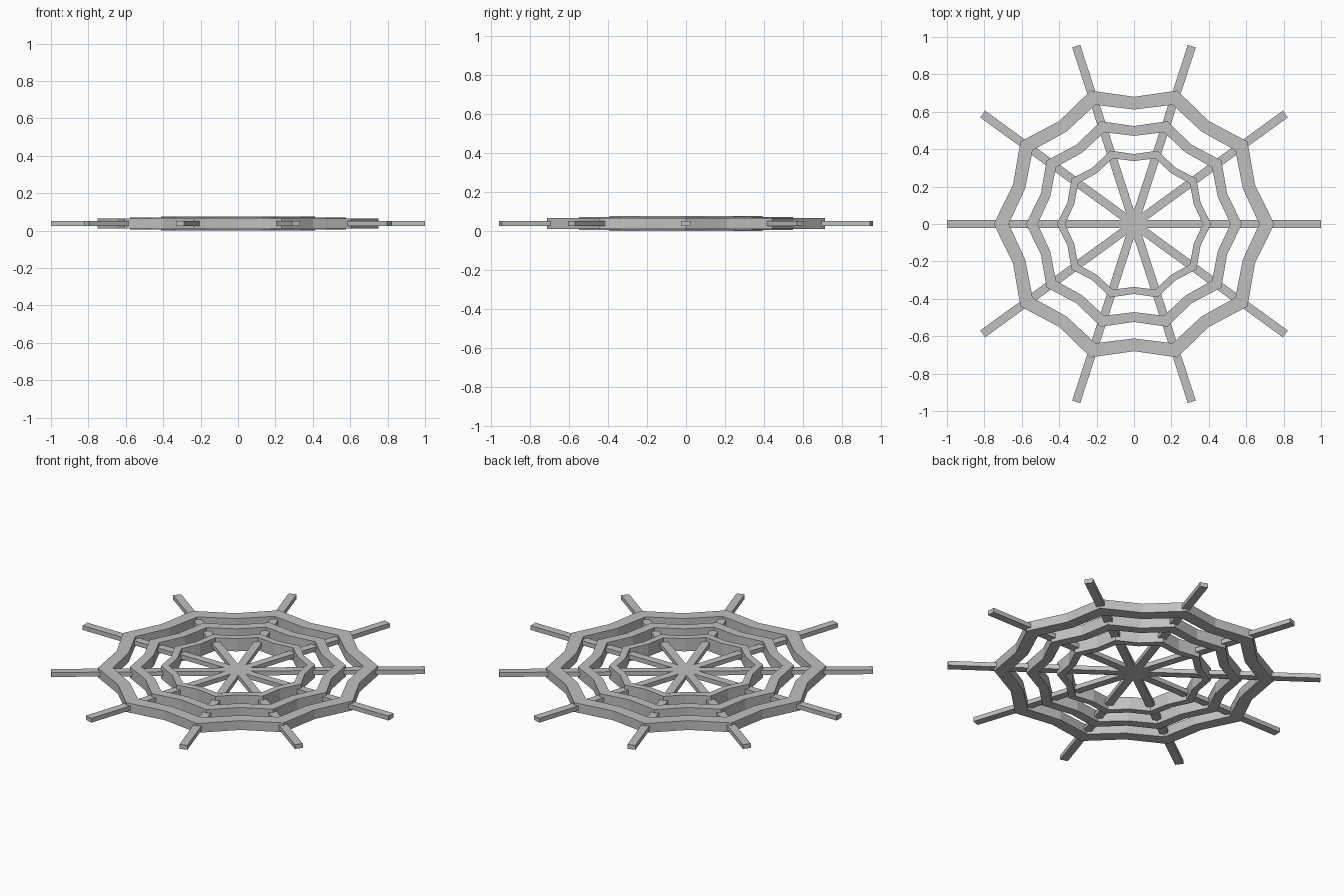
import bpy, bmesh
from math import sin, cos, pi

cube = bpy.data.objects.get("Cube")
if cube:
    bpy.data.objects.remove(cube)

SPOKES = 10
MID_Z = 0.0375

grey = bpy.data.materials.new("silk_grey")
grey.use_nodes = True
colour = (0.53, 0.53, 0.53, 1)
grey.diffuse_color = colour
grey.node_tree.nodes["Principled BSDF"].inputs["Base Color"].default_value = colour


def add_object(name, bm):
    bmesh.ops.recalc_face_normals(bm, faces=bm.faces)
    mesh = bpy.data.meshes.new(name)
    bm.to_mesh(mesh)
    bm.free()
    mesh.materials.append(grey)
    obj = bpy.data.objects.new(name, mesh)
    bpy.context.collection.objects.link(obj)
    return obj


def web_ring(name, scale, height):
    """Rectangular band whose corners sit on the spokes and sag between them."""
    bm = bmesh.new()
    loops = []
    for i in range(SPOKES * 2):
        a = i * pi / SPOKES
        outer, inner = (0.75, 0.67) if i % 2 == 0 else (0.68, 0.612)
        section = [(outer, -1), (outer, 1), (inner, 1), (inner, -1)]
        loops.append([bm.verts.new((r * scale * cos(a), r * scale * sin(a),
                                    MID_Z + s * height / 2)) for r, s in section])
    for i, here in enumerate(loops):
        there = loops[(i + 1) % len(loops)]
        for k in range(4):
            n = (k + 1) % 4
            bm.faces.new((here[k], there[k], there[n], here[n]))
    return add_object(name, bm)


# Straight spokes, each a full-width bar through the hub
for i in range(SPOKES // 2):
    bm = bmesh.new()
    bmesh.ops.create_cube(bm, size=1)
    bmesh.ops.scale(bm, vec=(2, 0.045, 0.026), verts=bm.verts)
    bar = add_object(f"spoke_bar_{i + 1}", bm)
    bar.location.z = MID_Z
    bar.rotation_euler.z = i * 2 * pi / SPOKES

# Concentric sagging rings, the smaller ones slightly taller
web_ring("outer_ring", 1.0, 0.055)
web_ring("middle_ring", 0.77, 0.065)
web_ring("inner_ring", 0.55, 0.075)
